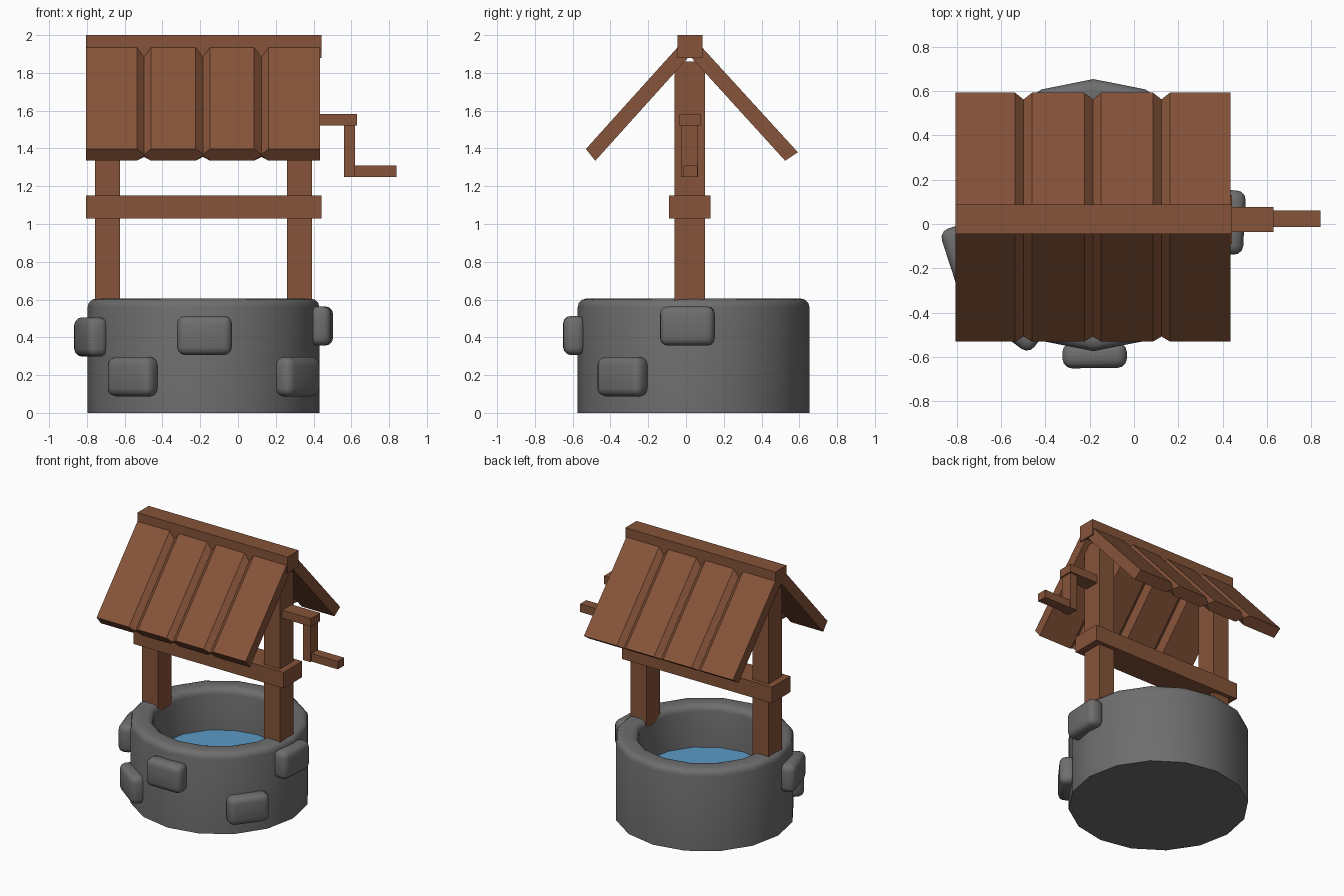
import bpy, bmesh, math
from mathutils import Vector

if "Cube" in bpy.data.objects:
    bpy.data.objects.remove(bpy.data.objects["Cube"])

CX, CY = -0.183, 0.04      # centre of the round wall


def material(name, col):
    m = bpy.data.materials.new(name)
    m.diffuse_color = (*col, 1)
    m.use_nodes = True
    m.node_tree.nodes["Principled BSDF"].inputs["Base Color"].default_value = m.diffuse_color
    return m


WOOD = material("brown_wood", (0.238, 0.087, 0.041))
STONE = material("grey_stone", (0.155, 0.155, 0.155))
WATER = material("blue_water", (0.105, 0.328, 0.558))


def finish(name, bm, mat, smooth=False):
    bmesh.ops.recalc_face_normals(bm, faces=bm.faces)
    me = bpy.data.meshes.new(name)
    bm.to_mesh(me)
    bm.free()
    me.materials.append(mat)
    ob = bpy.data.objects.new(name, me)
    bpy.context.collection.objects.link(ob)
    if smooth:
        bpy.ops.object.select_all(action='DESELECT')
        ob.select_set(True)
        bpy.context.view_layer.objects.active = ob
        bpy.ops.object.shade_smooth_by_angle(angle=math.radians(35))
    return ob


def box(name, x, y, z, mat=WOOD, bevel=0):
    bm = bmesh.new()
    bmesh.ops.create_cube(bm, size=1)
    for v in bm.verts:
        v.co = Vector([(r[0] + r[1]) / 2 + c * (r[1] - r[0])
                       for c, r in zip(v.co, (x, y, z))])
    if bevel:
        bmesh.ops.bevel(bm, geom=bm.edges[:], offset=bevel, segments=3,
                        profile=0.5, affect='EDGES')
    return finish(name, bm, mat, bool(bevel))


# round stone wall: a 16-sided revolved profile with rounded rim
RO, RI, H, B = 0.6135, 0.455, 0.605, 0.045
profile = [(RO, 0)]
profile += [(RO - B + B * math.cos(a), H - B + B * math.sin(a))
            for a in (0, math.pi / 6, math.pi / 3, math.pi / 2)]
profile += [(RI + B - B * math.sin(a), H - B + B * math.cos(a))
            for a in (0, math.pi / 6, math.pi / 3, math.pi / 2)]
profile += [(RI, 0.2)]
bm = bmesh.new()
N = 16
rings = [[bm.verts.new((CX + r * math.cos(2 * math.pi * i / N),
                        CY + r * math.sin(2 * math.pi * i / N), z))
          for i in range(N)] for r, z in profile]
for a, b in zip(rings, rings[1:]):
    for i in range(N):
        j = (i + 1) % N
        bm.faces.new((a[i], a[j], b[j], b[i]))
bm.faces.new(rings[0])
bm.faces.new(rings[-1])
finish("well_wall", bm, STONE, True)

# water surface
bm = bmesh.new()
bmesh.ops.create_circle(bm, cap_ends=True, segments=N, radius=RI)
for v in bm.verts:
    v.co += Vector((CX, CY, 0.29))
ob = finish("water", bm, WATER)

# raised stones: angle, centre radius, centre height
for k, (ang, r, z) in enumerate([(233, 0.622, 0.192), (270.5, 0.635, 0.41),
                                 (-37, 0.625, 0.192), (-3, 0.627, 0.46),
                                 (198, 0.63, 0.402)]):
    s = box(f"wall_stone_{k + 1}", (-0.06, 0.055), (-0.145, 0.145),
            (-0.104, 0.104), STONE, 0.042)
    a = math.radians(ang)
    s.location = (CX + r * math.cos(a), CY + r * math.sin(a), z)
    s.rotation_euler = (0, 0, a)

# wooden frame
for name, x in (("left_post", -0.69), ("right_post", 0.326)):
    box(name, (x - 0.066, x + 0.066), (-0.06, 0.10), (0.55, 1.86))
box("cross_beam", (-0.805, 0.443), (-0.09, 0.13), (1.03, 1.15))
box("roof_ridge", (-0.805, 0.443), (-0.045, 0.088), (1.88, 2.0))

# crank
box("crank_axle", (0.3, 0.63), (-0.035, 0.077), (1.522, 1.583))
box("crank_arm", (0.56, 0.62), (-0.026, 0.064), (1.25, 1.55))
box("crank_handle", (0.565, 0.84), (-0.014, 0.06), (1.25, 1.31))

# roof planks: (y, z) of inner/outer face at the top and the eave
slopes = {
    "front": ((0.02, 1.89), (-0.036, 1.945), (-0.48, 1.335), (-0.53, 1.397)),
    "back": ((0.02, 1.89), (0.076, 1.945), (0.525, 1.335), (0.592, 1.38)),
}
cuts = [-0.805, -0.498, -0.186, 0.124, 0.435]
W, D = 0.038, 0.45         # chamfer width and depth (share of thickness)
for side, (ti, to, bi, bo) in slopes.items():
    for k in range(4):
        x0, x1 = cuts[k], cuts[k + 1]
        left = [(x0, 1), (x0, 0)] if k == 0 else \
            [(x0 + W, 1), (x0, 1 - D), (x0, D), (x0 + W, 0)]
        right = [(x1, 0), (x1, 1)] if k == 3 else \
            [(x1 - W, 0), (x1, D), (x1, 1 - D), (x1 - W, 1)]
        bm = bmesh.new()
        ends = []
        for inner, outer in ((ti, to), (bi, bo)):
            i, o = Vector(inner), Vector(outer)
            ends.append([bm.verts.new((x, *i.lerp(o, t)))
                         for x, t in left + right])
        n = len(ends[0])
        for e in ends:
            bm.faces.new(e)
        for i in range(n):
            j = (i + 1) % n
            bm.faces.new((ends[0][i], ends[0][j], ends[1][j], ends[1][i]))
        finish(f"{side}_roof_plank_{k + 1}", bm, WOOD)
